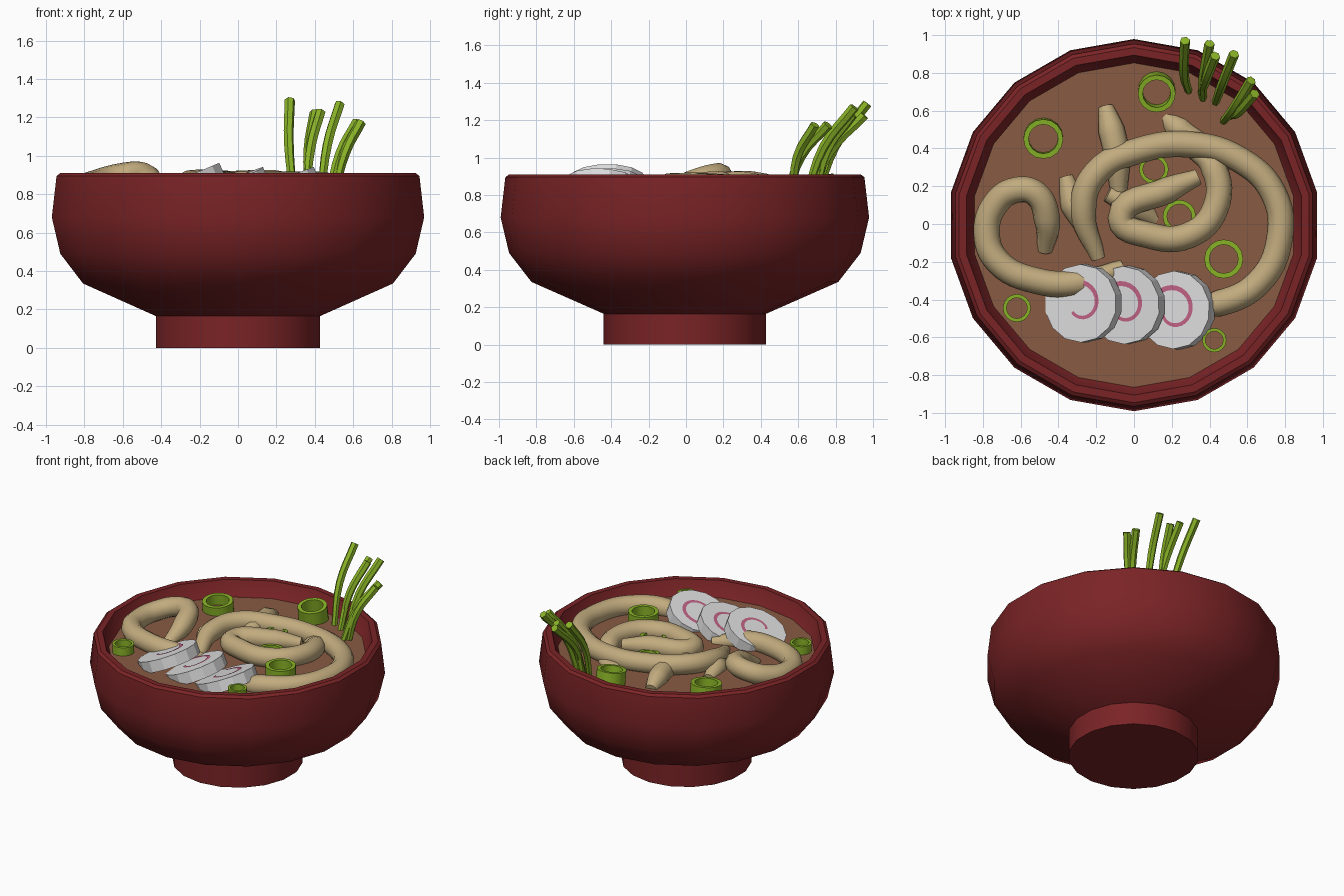
import bpy, bmesh
from math import pi, sin, cos, radians
from mathutils import Matrix, Vector

cube = bpy.data.objects.get("Cube")
if cube:
    bpy.data.objects.remove(cube, do_unlink=True)


def material(name, rgb):
    m = bpy.data.materials.new(name)
    m.use_nodes = True
    m.diffuse_color = (*rgb, 1)
    m.node_tree.nodes["Principled BSDF"].inputs["Base Color"].default_value = (*rgb, 1)
    return m


RED = material("lacquer red", (.195, .017, .019))
BROTH = material("broth brown", (.25, .105, .055))
NOODLE = material("noodle cream", (.54, .41, .21))
WHITE = material("fish cake white", (.72, .72, .72))
PINK = material("swirl pink", (.52, .12, .23))
GREEN = material("onion green", (.25, .45, .02))

SIDES = 18
CENTRE_Y = -.006
SOUP_Z = .8


def add(name, data, mat, smooth=None):
    ob = bpy.data.objects.new(name, data)
    bpy.context.collection.objects.link(ob)
    data.materials.append(mat)
    if smooth:
        bpy.ops.object.select_all(action='DESELECT')
        ob.select_set(True)
        bpy.context.view_layer.objects.active = ob
        bpy.ops.object.shade_smooth_by_angle(angle=radians(smooth))
    return ob


def lathe(name, profile, sides, mat, smooth, place=Matrix(), closed=False):
    """Revolve (radius, z) points; open ends are capped, closed profiles make a ring."""
    bm = bmesh.new()
    rings = []
    for r, z in profile:
        angles = [pi / 2 + 2 * pi * i / sides for i in range(sides)]
        rings.append([bm.verts.new((r * cos(a), r * sin(a), z)) for a in angles])
    pairs = list(zip(rings, rings[1:]))
    if closed:
        pairs.append((rings[-1], rings[0]))
    else:
        bm.faces.new(rings[0])
        bm.faces.new(rings[-1])
    for a, b in pairs:
        for i in range(sides):
            j = (i + 1) % sides
            bm.faces.new((a[i], a[j], b[j], b[i]))
    bmesh.ops.recalc_face_normals(bm, faces=bm.faces)
    bm.transform(place)
    me = bpy.data.meshes.new(name)
    bm.to_mesh(me)
    bm.free()
    return add(name, me, mat, smooth)


def tube(name, points, radius, mat, end_scales, resolution=3, steps=6, smooth=50):
    """Sweep a round section along a smooth path, then turn it into a mesh."""
    cu = bpy.data.curves.new(name + "_path", 'CURVE')
    cu.dimensions = '3D'
    cu.bevel_depth = radius
    cu.bevel_resolution = resolution
    cu.resolution_u = steps
    cu.use_fill_caps = True
    sp = cu.splines.new('BEZIER')
    sp.bezier_points.add(len(points) - 1)
    for bp, p in zip(sp.bezier_points, points):
        bp.co = p
        bp.handle_left_type = bp.handle_right_type = 'AUTO'
    sp.bezier_points[0].radius, sp.bezier_points[-1].radius = end_scales
    temp = bpy.data.objects.new(name + "_path", cu)
    bpy.context.collection.objects.link(temp)
    bpy.context.view_layer.update()
    me = bpy.data.meshes.new_from_object(temp.evaluated_get(bpy.context.evaluated_depsgraph_get()))
    bpy.data.objects.remove(temp, do_unlink=True)
    me.materials.clear()
    return add(name, me, mat, smooth)


# Bowl with foot, flat rim and sloping inner wall
middle = Matrix.Translation((0, CENTRE_Y, 0))
lathe("bowl", [(.434, 0), (.434, .165), (.82, .335), (.94, .49), (.985, .68), (.96, .895),
               (.94, .91), (.9, .91), (.855, .79), (.8, .74)], SIDES, RED, 35, middle)
lathe("broth", [(.84, SOUP_Z - .04), (.862, SOUP_Z)], SIDES, BROTH, None, middle)

# Noodles
noodles = {
    "large_noodle": [(.3, -.43, .79), (.45, -.42, .83), (.66, -.31, .84), (.77, -.08, .84),
                     (.74, .16, .84), (.56, .34, .84), (.3, .42, .84), (.03, .39, .85),
                     (-.2, .27, .86), (-.27, .08, .84), (-.19, -.18, .78)],
    "inner_noodle": [(.34, .25, .85), (.18, .18, .86), (-.07, .03, .85), (.08, -.06, .85),
                     (.29, -.06, .85), (.43, .08, .85), (.42, .3, .83), (.3, .4, .8)],
    "left_noodle": [(-.47, -.14, .78), (-.46, .02, .86), (-.52, .16, .9), (-.62, .18, .89),
                    (-.73, .11, .86), (-.78, -.05, .84), (-.72, -.2, .84), (-.52, -.3, .84),
                    (-.28, -.31, .83), (-.06, -.23, .79)],
    "back_noodle": [(-.15, .62, .79), (-.12, .5, .82), (-.09, .36, .83), (-.08, .15, .8)],
    "short_back_noodle": [(.15, .58, .75), (.24, .5, .78), (.36, .44, .8)],
    "short_side_noodle": [(-.36, .25, .78), (-.32, .1, .8), (-.27, -.02, .8)],
    "sunken_noodle": [(-.14, .16, .82), (0, .09, .8), (.13, .01, .75)],
}
for name, path in noodles.items():
    tube(name, path, .07, NOODLE, (.6, .6))

# Overlapping fish cake slices, each tilted up on its left, with a thin swirl on top
slices = [(-.283, -.42, .885, 0, 0), (-.055, -.43, .862, 2, 10), (.21, -.455, .862, -2, 25)]
for n, (x, y, z, lean, turn) in enumerate(slices):
    place = (Matrix.Translation((x, y, z)) @ Matrix.Rotation(radians(-23), 4, 'Y')
             @ Matrix.Rotation(radians(lean), 4, 'X'))
    lathe(f"fish_cake_{n + 1}", [(.207, -.08), (.207, 0)], 14, WHITE, None, place)
    bm = bmesh.new()
    steps = 20
    previous = None
    for i in range(steps + 1):
        t = i / steps
        a = radians(150 - turn - 285 * t)
        r = .125 - .06 * t
        half = .014 * (1 - .4 * t)
        edge = [bm.verts.new(((r + s) * cos(a), (r + s) * sin(a), .003)) for s in (half, -half)]
        if previous:
            bm.faces.new((previous[0], edge[0], edge[1], previous[1]))
        previous = edge
    bmesh.ops.recalc_face_normals(bm, faces=bm.faces)
    if next(iter(bm.faces)).normal.z < 0:
        bmesh.ops.reverse_faces(bm, faces=bm.faces[:])
    bm.transform(place)
    me = bpy.data.meshes.new("swirl")
    bm.to_mesh(me)
    bm.free()
    add(f"swirl_{n + 1}", me, PINK)

# Onion rings floating in the broth: x, y, radius, top height, tilt
rings = [(-.48, .45, .105, .87, 5), (.12, .69, .1, .9, 9), (.475, -.185, .103, .895, 0),
         (-.62, -.445, .074, .86, 0), (.425, -.615, .064, .88, 0),
         (.24, .04, .088, .86, 0), (.105, .29, .078, .86, 0)]
for n, (x, y, r, top, tilt) in enumerate(rings):
    place = Matrix.Translation((x, y, top)) @ Matrix.Rotation(radians(tilt), 4, 'X')
    inner = r * .74
    lathe(f"onion_ring_{n + 1}", [(r, -.12), (r, 0), (inner, 0), (inner, -.12)],
          16, GREEN, 35, place, closed=True)

# Chive stalks rising from the broth and bending outward: foot and tip
stalks = [((.29, .70), (.27, .97, 1.29)), ((.365, .66), (.4, .955, 1.225)),
          ((.355, .69), (.43, .89, 1.23)), ((.43, .64), (.53, .90, 1.27)),
          ((.47, .54), (.62, .76, 1.175)), ((.5, .57), (.64, .69, 1.175))]
for n, (foot, tip) in enumerate(stalks):
    start, end = Vector((*foot, .78)), Vector(tip)
    bend = start.lerp(end, .5) + Vector((-.015, -.035, .03))
    tube(f"chive_{n + 1}", [start, bend, end], .026, GREEN, (.75, 1.05), 1, 4, 30)
